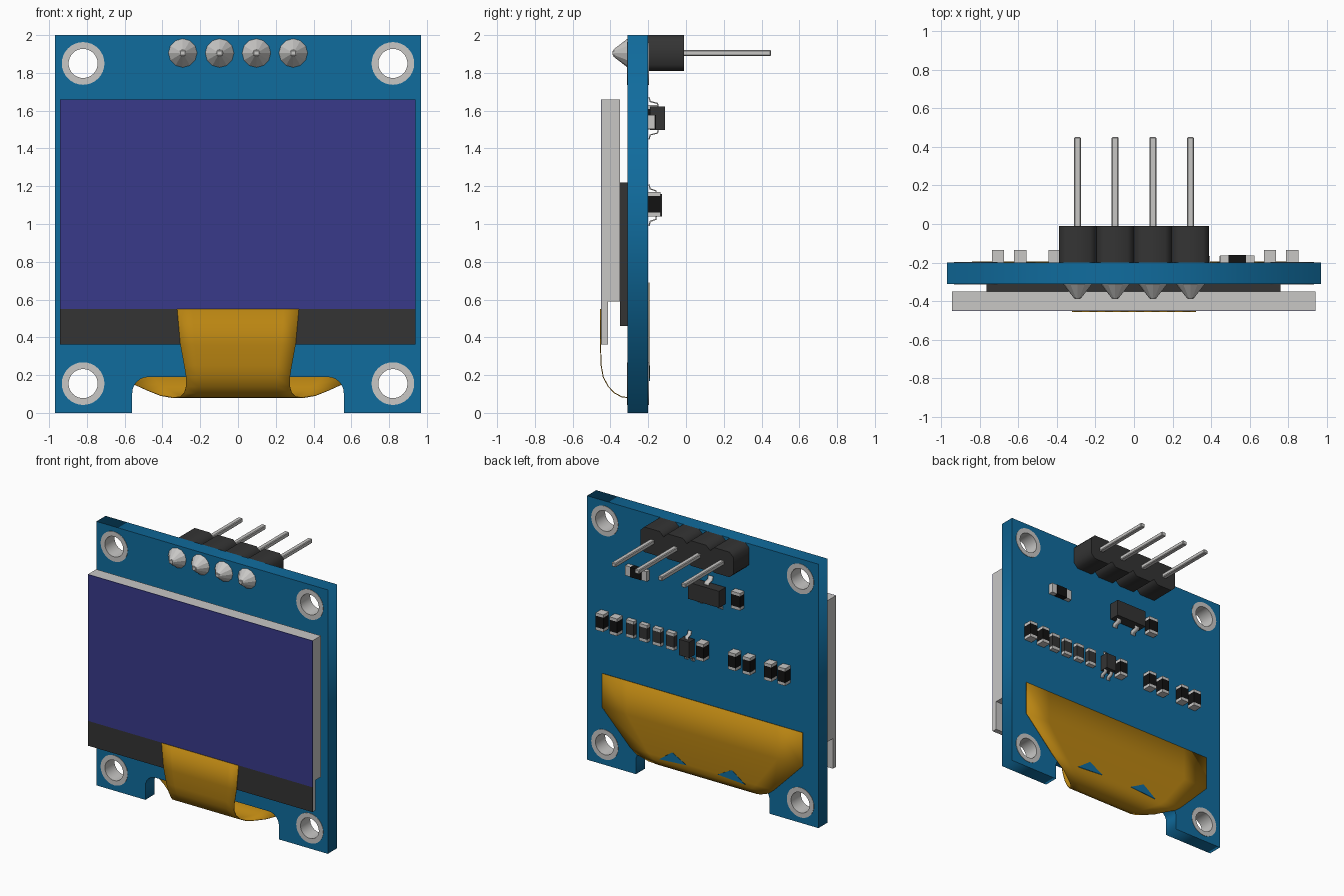
import bpy, bmesh
from math import cos, sin, pi, radians
from mathutils import Vector

cube = bpy.data.objects.get("Cube")
if cube:
    bpy.data.objects.remove(cube)


def material(name, r, g, b):
    """Flat colour given as 0-255 display values, stored linear."""
    lin = [((c / 255 + 0.055) / 1.055) ** 2.4 if c > 10 else c / 255 / 12.92 for c in (r, g, b)]
    m = bpy.data.materials.new(name)
    m.use_nodes = True
    m.diffuse_color = (*lin, 1)
    m.node_tree.nodes["Principled BSDF"].inputs["Base Color"].default_value = (*lin, 1)
    return m


BLUE = material("board blue", 16, 108, 158)
GREY = material("metal grey", 200, 199, 197)
DARK = material("dark plastic", 52, 52, 52)
BLACK = material("component black", 18, 18, 18)
VIOLET = material("screen violet", 56, 58, 138)
AMBER = material("ribbon amber", 186, 133, 18)


def finish(name, bm, mat, smooth=False):
    bmesh.ops.remove_doubles(bm, verts=bm.verts, dist=0.0005)
    bmesh.ops.recalc_face_normals(bm, faces=bm.faces)
    me = bpy.data.meshes.new(name)
    bm.to_mesh(me)
    bm.free()
    me.materials.append(mat)
    ob = bpy.data.objects.new(name, me)
    bpy.context.collection.objects.link(ob)
    if smooth:
        bpy.ops.object.select_all(action='DESELECT')
        ob.select_set(True)
        bpy.context.view_layer.objects.active = ob
        bpy.ops.object.shade_smooth_by_angle(angle=radians(35))
    return ob


def box(name, x, y, z, mat):
    """Block from (min, max) ranges."""
    bm = bmesh.new()
    bmesh.ops.create_cube(bm, size=1)
    for v in bm.verts:
        v.co = Vector([(r[0] + r[1]) / 2 + c * (r[1] - r[0]) for c, r in zip(v.co, (x, y, z))])
    return finish(name, bm, mat)


def slab(name, loops, y0, y1, mat, smooth=False):
    """Outline with optional holes in x-z, given thickness along y."""
    cu = bpy.data.curves.new(name, 'CURVE')
    cu.dimensions = '2D'
    cu.fill_mode = 'BOTH'
    cu.extrude = (y1 - y0) / 2
    for pts in loops:
        sp = cu.splines.new('POLY')
        sp.points.add(len(pts) - 1)
        for p, (x, z) in zip(sp.points, pts):
            p.co = (x, z, 0, 1)
        sp.use_cyclic_u = True
    tmp = bpy.data.objects.new(name + "_outline", cu)
    bpy.context.collection.objects.link(tmp)
    deps = bpy.context.evaluated_depsgraph_get()
    me = bpy.data.meshes.new_from_object(tmp.evaluated_get(deps))
    bm = bmesh.new()
    bm.from_mesh(me)
    bpy.data.objects.remove(tmp)
    bpy.data.curves.remove(cu)
    bpy.data.meshes.remove(me)
    for v in bm.verts:
        x, z, d = v.co
        v.co = (x, (y0 + y1) / 2 - d, z)
    return finish(name, bm, mat, smooth)


def sheet(name, rows, x, thick, mat, cols=1):
    """Thin bent strip through rows of (height, depth, half width)."""
    bm = bmesh.new()
    grid = [[bm.verts.new((x + w * (2 * i / cols - 1), y, z)) for i in range(cols + 1)]
            for z, y, w in rows]
    for a, b in zip(grid, grid[1:]):
        for i in range(cols):
            bm.faces.new((a[i], a[i + 1], b[i + 1], b[i]))
    ob = finish(name, bm, mat, True)
    mod = ob.modifiers.new("thickness", 'SOLIDIFY')
    mod.thickness = thick
    mod.offset = 0
    return ob


def circle(x, z, r, n=32):
    return [(x + r * cos(2 * pi * i / n), z + r * sin(2 * pi * i / n)) for i in range(n)]


FRONT, BACK = -0.31, -0.2

# Circuit board with rounded bottom notch and four mounting holes
holes = [(sx * 0.82, z) for sx in (-1, 1) for z in (0.155, 1.85)]
R = 0.085
right_notch = [(0.56 - R + R * cos(a * pi / 12), 0.19 - R + R * sin(a * pi / 12)) for a in range(7)]
half = [(0.97, 2), (0.97, 0), (0.56, 0)] + right_notch
outline = half + [(-x, z) for x, z in reversed(half)]
slab("circuit_board", [outline] + [circle(x, z, 0.1) for x, z in holes], FRONT, BACK, BLUE)
for x, z in holes:
    slab("mounting_ring", [circle(x, z, 0.113), circle(x, z, 0.077)],
         FRONT - 0.003, BACK + 0.003, GREY, True)

# Display glass, front panels and foam backing
SX = (-0.943, 0.94)
box("display_glass", SX, (-0.448, -0.35), (0.59, 1.66), GREY)
box("display_ledge", SX, (-0.448, -0.413), (0.362, 0.59), GREY)
box("screen_panel", SX, (-0.451, -0.447), (0.55, 1.66), VIOLET)
box("screen_border", SX, (-0.451, -0.447), (0.362, 0.55), DARK)
box("foam_backing", (-0.765, 0.76), (-0.35, FRONT), (0.46, 1.22), DARK)

# Flexible ribbon wrapping from the display under the board to its back
ribbon = [(0.55, -0.453, 0.322), (0.36, -0.453, 0.305), (0.25, -0.449, 0.285), (0.19, -0.438, 0.275),
          (0.14, -0.412, 0.275), (0.105, -0.378, 0.285), (0.085, -0.34, 0.305), (0.08, -0.3, 0.34),
          (0.092, -0.255, 0.41), (0.115, -0.222, 0.47), (0.15, -0.202, 0.55), (0.19, -0.196, 0.6),
          (0.435, -0.196, 0.84), (0.69, -0.196, 0.84)]
sheet("ribbon_cable", ribbon, 0, 0.005, AMBER, cols=8)
for s in (-1, 1):
    slab("ribbon_gap", [[(s * 0.13, 0.185), (s * 0.25, 0.25), (s * 0.36, 0.17)]],
         BACK + 0.003, BACK + 0.009, BLUE)

# Pin header: chamfered blocks, pins and solder cones
P, C, PZ = 0.0975, 0.033, 1.905
for i in range(4):
    x = (i - 1.5) * 2 * P
    corner = [(P, P - C), (P - C, P)]
    octagon = (corner + [(-a, b) for a, b in reversed(corner)]
               + [(-a, -b) for a, b in corner] + [(a, -b) for a, b in reversed(corner)])
    slab("header_block", [[(x + a, PZ + b * 0.974) for a, b in octagon]], BACK, -0.01, DARK)
    pin = box("header_pin", (x - 0.018, x + 0.018), (-0.388, 0.45), (PZ - 0.016, PZ + 0.016), GREY)
    bevel = pin.modifiers.new("tip", 'BEVEL')
    bevel.width = 0.005
    bevel.segments = 1
    bm = bmesh.new()
    bmesh.ops.create_cone(bm, cap_ends=True, segments=12, radius1=0.076, radius2=0.018, depth=0.075)
    for v in bm.verts:
        a, b, d = v.co
        v.co = (x + a, FRONT - 0.0375 - d, PZ + b)
    finish("solder_cone", bm, GREY)


def chip(name, x, z, w, h, depth, body, along_x=False):
    """Two-terminal part: body with a metal cap at each end."""
    t = 0.022
    if along_x:
        box(name + "_body", (x - w / 2 + 2 * t, x + w / 2 - 2 * t), (BACK, BACK + depth), (z - h / 2, z + h / 2), body)
        for s in (-1, 1):
            c = x + s * (w / 2 - t)
            box(name + "_terminal", (c - t, c + t), (BACK, BACK + depth - 0.004), (z - h / 2, z + h / 2), GREY)
        return
    box(name + "_body", (x - w / 2, x + w / 2), (BACK, BACK + depth), (z - h / 2 + t, z + h / 2 - t), body)
    for s in (-1, 1):
        c = z + s * (h - t) / 2
        box(name + "_terminal", (x - w / 2, x + w / 2), (BACK, BACK + depth), (c - t / 2, c + t / 2), GREY)


def transistor(name, x, z, w, h, depth, lead):
    """Three-legged part: one bent lead above, two below."""
    box(name + "_body", (x - w / 2, x + w / 2), (BACK + 0.01, BACK + depth), (z - h / 2, z + h / 2), DARK)
    for dx, s in ((0, 1), (-w * 0.32, -1), (w * 0.32, -1)):
        e = z + s * h / 2
        path = [(e - s * 0.01, BACK + depth * 0.6, lead), (e + s * 0.016, BACK + depth * 0.55, lead),
                (e + s * 0.026, BACK + 0.01, lead), (e + s * 0.05, BACK + 0.004, lead)]
        sheet(name + "_lead", path, x + dx, 0.007, GREY)


# Row of surface components on the back
ROW = 1.105
for x in (0.82, 0.705, -0.02, -0.29, -0.41, -0.59, -0.705):
    chip("capacitor", x, ROW, 0.064, 0.13, 0.065, BLACK)
for x in (0.587, 0.475, 0.362, 0.25):
    chip("resistor", x, ROW, 0.066, 0.13, 0.035, DARK)
transistor("small_transistor", 0.105, 1.1, 0.085, 0.12, 0.073, 0.014)

# Parts below the pin header
transistor("regulator", -0.07, 1.56, 0.26, 0.125, 0.09, 0.02)
chip("upper_capacitor", -0.31, 1.565, 0.075, 0.13, 0.05, BLACK)
chip("diode", 0.535, 1.54, 0.18, 0.075, 0.04, BLACK, along_x=True)
